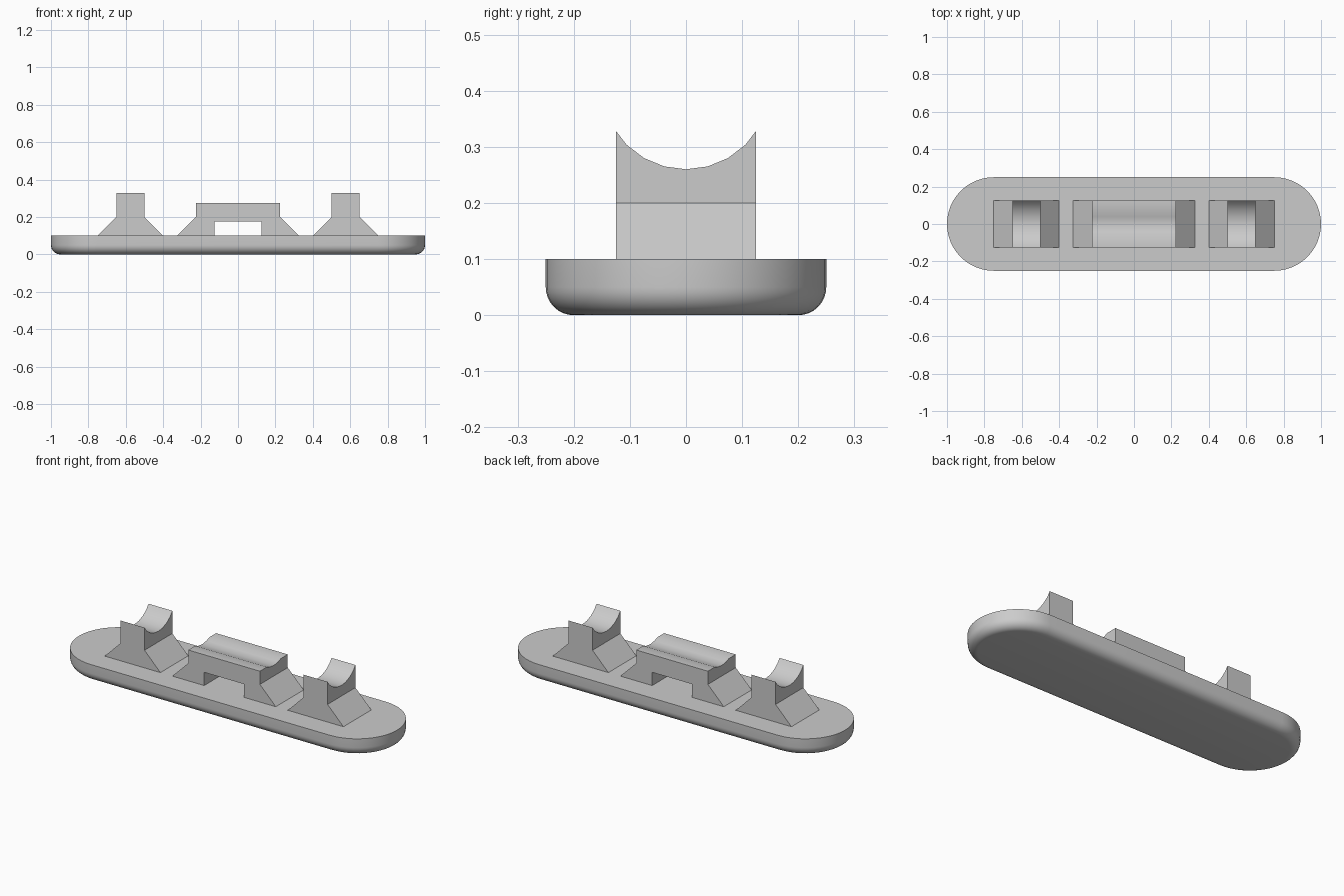
import bpy
import bmesh
from math import sin, cos, pi, radians

default_cube = bpy.data.objects.get("Cube")
if default_cube:
    bpy.data.objects.remove(default_cube, do_unlink=True)

grey = bpy.data.materials.new("plain grey")
grey.use_nodes = True
colour = (0.6, 0.6, 0.6, 1)
grey.diffuse_color = colour
grey.node_tree.nodes["Principled BSDF"].inputs["Base Color"].default_value = colour

PLATE_TOP = 0.1
HALF_DEPTH = 0.125


def select_only(obj):
    bpy.ops.object.select_all(action="DESELECT")
    obj.select_set(True)
    bpy.context.view_layer.objects.active = obj


def finish(bm, name):
    """Turn a bmesh into a grey object."""
    bmesh.ops.recalc_face_normals(bm, faces=bm.faces)
    mesh = bpy.data.meshes.new(name)
    bm.to_mesh(mesh)
    bm.free()
    mesh.materials.append(grey)
    obj = bpy.data.objects.new(name, mesh)
    bpy.context.collection.objects.link(obj)
    return obj


def smooth(obj):
    select_only(obj)
    bpy.ops.object.shade_smooth_by_angle(angle=radians(30))


def extrude_profile(name, profile, x=0):
    """Extrude an x-z outline across the depth."""
    bm = bmesh.new()
    face = bm.faces.new([bm.verts.new((x + px, -HALF_DEPTH, pz)) for px, pz in profile])
    grown = bmesh.ops.extrude_face_region(bm, geom=[face])["geom"]
    verts = [v for v in grown if isinstance(v, bmesh.types.BMVert)]
    bmesh.ops.translate(bm, verts=verts, vec=(0, 2 * HALF_DEPTH, 0))
    return finish(bm, name)


def mirrored(half):
    """Complete an outline given its +x half, listed from the bottom up."""
    return half + [(-px, pz) for px, pz in reversed(half)]


# Base plate: rounded-end outline with a filleted lower edge
def ring(bm, radius, z, steps=24):
    verts = []
    for side in (1, -1):
        for i in range(steps + 1):
            a = -pi / 2 + pi * i / steps
            verts.append(bm.verts.new((side * (0.75 + radius * cos(a)),
                                       side * radius * sin(a), z)))
    return verts


bm = bmesh.new()
FILLET, FILLET_STEPS = 0.05, 8
rings = [ring(bm, 0.25, PLATE_TOP)]
for i in range(FILLET_STEPS + 1):
    a = pi / 2 * i / FILLET_STEPS
    rings.append(ring(bm, 0.2 + FILLET * cos(a), FILLET - FILLET * sin(a)))
for upper, lower in zip(rings, rings[1:]):
    for i in range(len(upper)):
        j = (i + 1) % len(upper)
        bm.faces.new((upper[i], upper[j], lower[j], lower[i]))
bm.faces.new(rings[0])
bm.faces.new(rings[-1])
smooth(finish(bm, "base_plate"))

# End cradles: flared foot and straight neck
end_half = [(0.175, PLATE_TOP), (0.075, 0.2), (0.075, 0.35)]
cradles = [extrude_profile(name, mirrored(end_half), x)
           for name, x in (("right_cradle", -0.575), ("left_cradle", 0.575))]

# Middle cradle: wide bridge with an opening beneath
bridge_half = [(0.125, 0.175), (0.125, PLATE_TOP), (0.325, PLATE_TOP),
               (0.225, 0.2), (0.225, 0.275)]
cradles.append(extrude_profile("middle_cradle", mirrored(bridge_half)))

# Round trough cut along the tops of all cradles
bpy.ops.mesh.primitive_cylinder_add(vertices=24, radius=0.15, depth=1.8,
                                    location=(0, 0, 0.41), rotation=(0, pi / 2, 0))
cutter = bpy.context.object
cutter.name = "trough_cutter"
cutter.hide_render = True
cutter.data.materials.append(grey)
for cradle in cradles:
    select_only(cradle)
    cut = cradle.modifiers.new("trough", "BOOLEAN")
    cut.operation = "DIFFERENCE"
    cut.solver = "EXACT"
    cut.object = cutter
    bpy.ops.object.modifier_apply(modifier=cut.name)
    smooth(cradle)
bpy.data.objects.remove(cutter, do_unlink=True)
